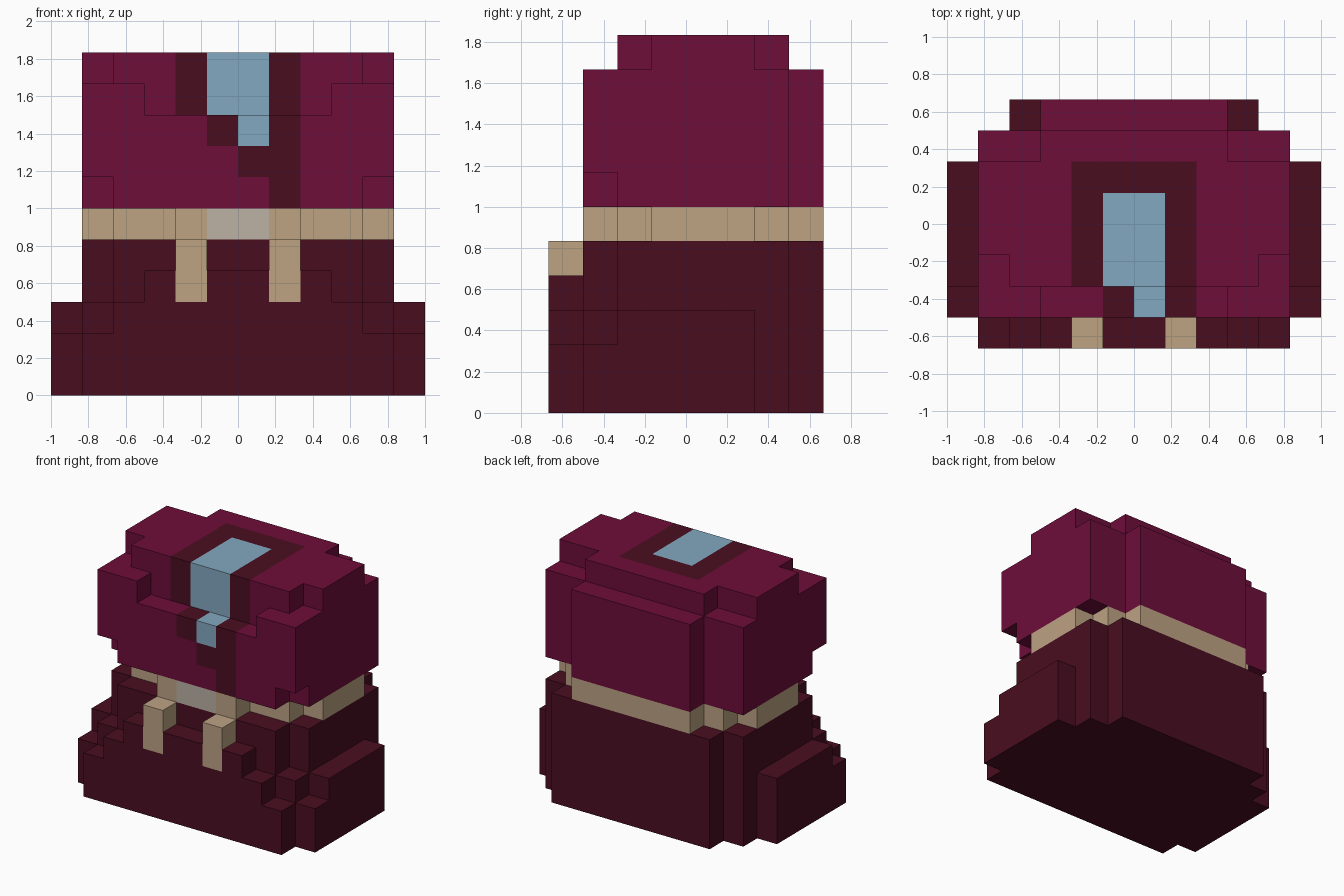
import bpy, bmesh
from mathutils import Vector

cube = bpy.data.objects.get("Cube")
if cube:
    bpy.data.objects.remove(cube, do_unlink=True)

UNIT = 1 / 6  # size of one block


def linear(c):
    c /= 255
    return c / 12.92 if c <= 0.04045 else ((c + 0.055) / 1.055) ** 2.4


def material(name, *rgb):
    colour = [linear(c) for c in rgb] + [1]
    mat = bpy.data.materials.new(name)
    mat.use_nodes = True
    mat.diffuse_color = colour
    bsdf = next(n for n in mat.node_tree.nodes if n.type == 'BSDF_PRINCIPLED')
    bsdf.inputs["Base Color"].default_value = colour
    bsdf.inputs["Roughness"].default_value = 0.9
    return mat


maroon = material("dark maroon", 74, 13, 32)
plum = material("plum", 110, 14, 58)
tan = material("tan", 189, 163, 132)
blue = material("pale blue", 131, 169, 192)
grey = material("warm grey", 188, 177, 165)


def cells(x0, x1, y0, y1, z0, z1):
    return {(x, y, z) for x in range(x0, x1) for y in range(y0, y1) for z in range(z0, z1)}


def both(x0, x1, *rest):
    """Blocks between x0 and x1, mirrored to the other side."""
    return cells(x0, x1, *rest) | cells(-x1, -x0, *rest)


def mid(half, *rest):
    """Blocks centred on x = 0."""
    return cells(-half, half, *rest)


def build(name, solid, base, paint=()):
    """Skin a set of blocks; paint is (material, blocks), later entries win."""
    mesh = bpy.data.meshes.new(name)
    mats = [base]
    for mat, _ in paint:
        if mat not in mats:
            mats.append(mat)
    for mat in mats:
        mesh.materials.append(mat)
    bm = bmesh.new()
    corners = {}

    def vert(p):
        key = tuple(round(2 * c) for c in p)
        if key not in corners:
            corners[key] = bm.verts.new(p * UNIT)
        return corners[key]

    for cell in sorted(solid):
        index = 0
        for mat, region in paint:
            if cell in region:
                index = mats.index(mat)
        centre = Vector(cell) + Vector((.5, .5, .5))
        for axis in range(3):
            for sign in (-1, 1):
                n = Vector((0, 0, 0))
                n[axis] = sign
                beside = tuple(int(a + b) for a, b in zip(cell, n))
                if beside in solid:
                    continue
                u = Vector((0, 0, 0))
                u[(axis + 1) % 3] = 1
                v = n.cross(u)
                quad = (-u - v, u - v, u + v, v - u)
                face = bm.faces.new([vert(centre + (n + q) / 2) for q in quad])
                face.material_index = index
    # Merge the small squares into large flat faces
    bmesh.ops.dissolve_limit(bm, angle_limit=0.01, verts=bm.verts[:],
                             edges=bm.edges[:], delimit={'MATERIAL'})
    bm.to_mesh(mesh)
    bm.free()
    obj = bpy.data.objects.new(name, mesh)
    bpy.context.scene.collection.objects.link(obj)


# Two teeth on the front of the lower body
tooth_left = cells(1, 2, -4, -3, 3, 5)
tooth_right = cells(-2, -1, -4, -3, 3, 5)
build("left_tooth", tooth_left, tan)
build("right_tooth", tooth_right, tan)

# Stepped lower body with side bulges
lower = (mid(5, -4, 3, 0, 2) | mid(6, -3, 2, 0, 2) | mid(4, 3, 4, 0, 5)
         | mid(4, -4, 3, 2, 3) | mid(5, -3, 3, 2, 3) | mid(6, -2, 2, 2, 3)
         | mid(3, -4, -3, 3, 4) | mid(4, -3, 3, 3, 5) | mid(5, -2, 3, 3, 5))
build("lower_body", lower - tooth_left - tooth_right, maroon)

# Recessed band between the halves, with a grey front patch
band = mid(2, -3, -2, 5, 6) | mid(3, -2, 4, 5, 6) | mid(4, -2, 3, 5, 6) | mid(5, -1, 2, 5, 6)
build("middle_band", band, tan, [(grey, mid(1, -3, -2, 5, 6))])

# Upper body with notched corners and a front gap
upper = (mid(4, -3, 3, 6, 7) | mid(5, -2, 3, 6, 10) | mid(5, -3, -2, 7, 9)
         | mid(3, 3, 4, 6, 10) | both(3, 5, -3, -2, 9, 10)
         | mid(4, -2, 2, 10, 11) | mid(5, -1, 2, 10, 11) | mid(3, 2, 3, 10, 11))
# Blue stripe with a dark border running over the top and down the front
border = (mid(2, -2, 2, 9, 11) | cells(1, 2, -3, -2, 6, 9)
          | cells(0, 1, -3, -2, 7, 8) | cells(-1, 0, -3, -2, 8, 9))
stripe = mid(1, -2, 1, 9, 11) | cells(0, 1, -3, -2, 8, 9)
build("upper_body", upper, plum, [(maroon, border), (blue, stripe)])
